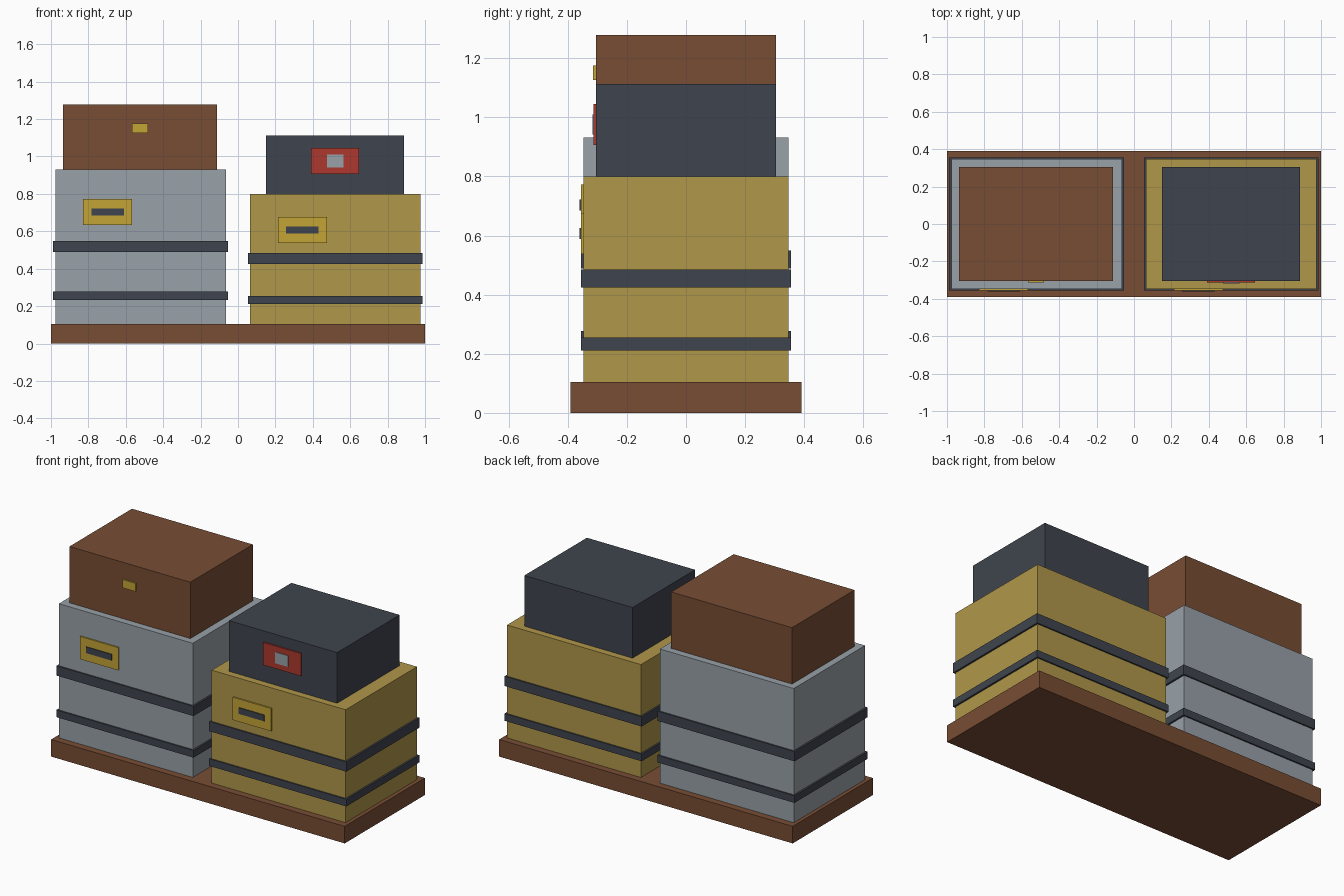
import bpy

if "Cube" in bpy.data.objects:
    bpy.data.objects.remove(bpy.data.objects["Cube"])


def material(name, rgb):
    lin = [((c / 255 + 0.055) / 1.055) ** 2.4 for c in rgb]
    m = bpy.data.materials.new(name)
    m.diffuse_color = (*lin, 1)
    m.use_nodes = True
    m.node_tree.nodes["Principled BSDF"].inputs["Base Color"].default_value = m.diffuse_color
    return m


BROWN = material("brown", (120, 77, 52))
GREY = material("steel_grey", (152, 161, 168))
GOLD = material("ochre", (176, 151, 73))
DARK = material("dark_slate", (63, 68, 77))
YELLOW = material("brass_yellow", (196, 164, 53))
RED = material("red", (172, 56, 46))


def box(name, x, y, z, mat):
    """Axis-aligned box from (min, max) ranges."""
    corners = [(a, b, c) for a in x for b in y for c in z]
    faces = [(0, 1, 3, 2), (4, 6, 7, 5), (0, 4, 5, 1),
             (2, 3, 7, 6), (0, 2, 6, 4), (1, 5, 7, 3)]
    me = bpy.data.meshes.new(name)
    me.from_pydata(corners, [], faces)
    me.materials.append(mat)
    ob = bpy.data.objects.new(name, me)
    bpy.context.collection.objects.link(ob)
    return ob


def stack(side, cx, top, body, bands, plate_z):
    """Large crate with two straps and a slotted label plate."""
    box(side + "_crate", (cx - .456, cx + .456), (-.347, .347), (.105, top), body)
    for i, z in enumerate(bands):
        box(f"{side}_strap_{i + 1}", (cx - .467, cx + .467), (-.356, .356), z, DARK)
    px = cx - .176
    box(side + "_label_plate", (px - .131, px + .131), (-.356, -.347),
        (plate_z - .07, plate_z + .07), YELLOW)
    box(side + "_label_slot", (px - .087, px + .087), (-.361, -.355),
        (plate_z - .019, plate_z + .019), DARK)


# pallet
box("base_board", (-1, 1), (-.39, .39), (0, .105), BROWN)

# two crates
stack("left", -.521, .931, GREY, [(.233, .277), (.489, .549)], .703)
stack("right", .52, .80, GOLD, [(.211, .255), (.425, .485)], .607)

# brown case with latch
box("brown_case", (-.935, -.112), (-.304, .304), (.931, 1.278), BROWN)
box("case_latch", (-.567, -.48), (-.314, -.304), (1.126, 1.176), YELLOW)

# dark case with red panel
box("dark_case", (.151, .888), (-.304, .304), (.80, 1.112), DARK)
box("red_panel", (.39, .647), (-.313, -.304), (.906, 1.045), RED)
box("panel_badge", (.475, .564), (-.317, -.312), (.941, 1.01), GREY)
